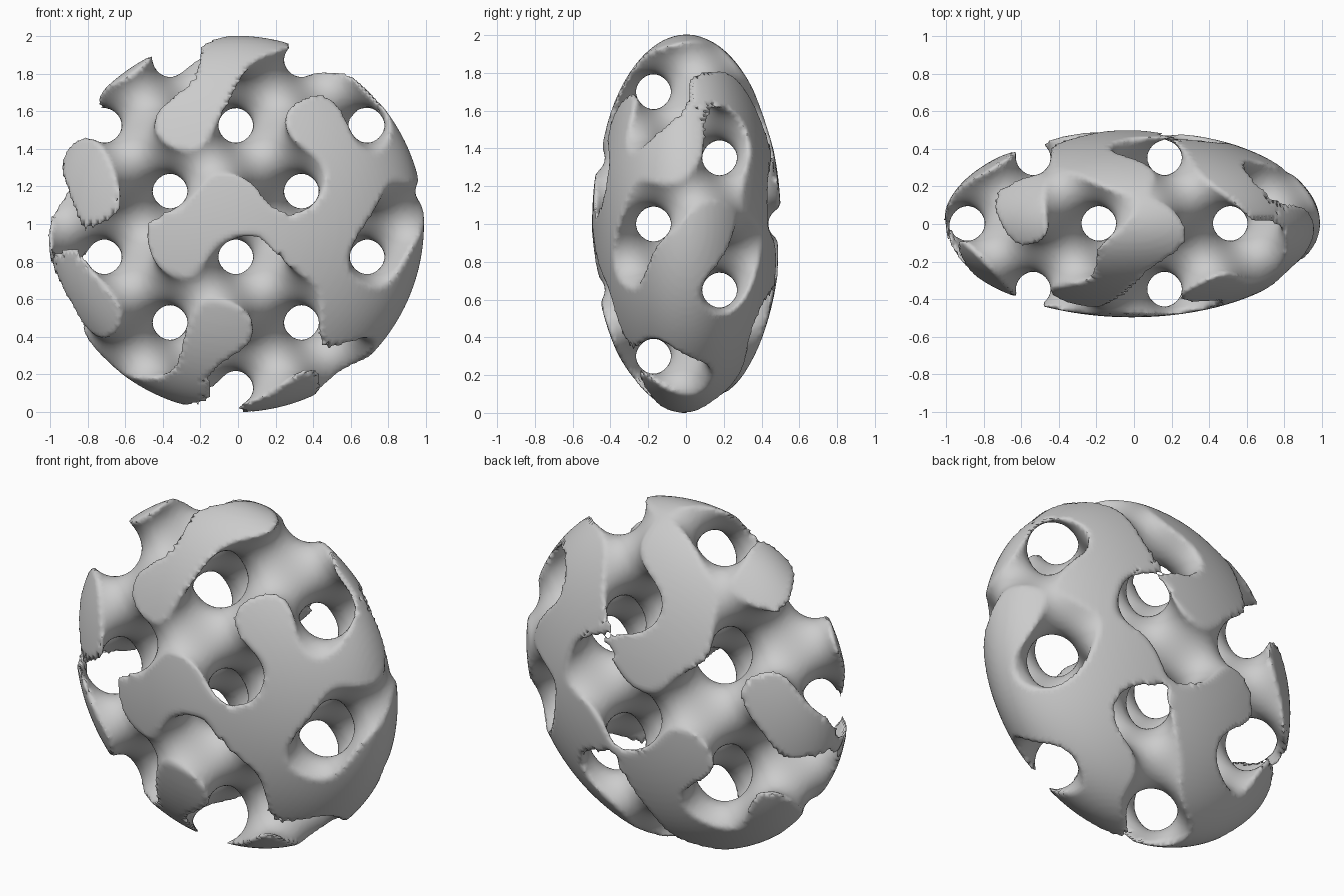
import bpy, bmesh, math

if "Cube" in bpy.data.objects:
    bpy.data.objects.remove(bpy.data.objects["Cube"])

# Gyroid lattice clipped by a flattened ellipsoid, meshed with surface nets
PERIOD, LEVEL = 0.70, 0.06
CENTRE = (-0.012, 0.003, 1.0)
RADII = (1.003, 0.5, 1.003)
STEP = 0.02
K = 2 * math.pi / PERIOD

half = [int(r / STEP) + 3 for r in RADII]
nx, ny, nz = [2 * h + 1 for h in half]
axes = [[(i - h) * STEP for i in range(2 * h + 1)] for h in half]
sn = [[math.sin(K * v) for v in a] for a in axes]
cs = [[math.cos(K * v) for v in a] for a in axes]
sq = [[(v / r) ** 2 for v in a] for a, r in zip(axes, RADII)]

# Sample the field: positive inside the solid
field = []
for i in range(nx):
    sx, cx, qx = sn[0][i], cs[0][i], sq[0][i]
    for j in range(ny):
        sxcy, sy, qxy = sx * cs[1][j], sn[1][j], qx + sq[1][j]
        for k in range(nz):
            g = (sxcy + sy * cs[2][k] + sn[2][k] * cx - LEVEL) / (1.4 * K)
            e = (1 - math.sqrt(qxy + sq[2][k])) * 0.7
            field.append(min(g, e))

SX, SY = ny * nz, nz
corners = [(a, b, c) for a in (0, 1) for b in (0, 1) for c in (0, 1)]
offs = [a * SX + b * SY + c for a, b, c in corners]
edges = [(p, q) for p in range(8) for q in range(p + 1, 8)
         if sum(abs(u - v) for u, v in zip(corners[p], corners[q])) == 1]

# One vertex in every cell the surface crosses
bm = bmesh.new()
cell = {}
for i in range(nx - 1):
    for j in range(ny - 1):
        for k in range(nz - 1):
            n = i * SX + j * SY + k
            vals = [field[n + o] for o in offs]
            if min(vals) > 0 or max(vals) <= 0:
                continue
            total, count = [0.0, 0.0, 0.0], 0
            for p, q in edges:
                if (vals[p] > 0) != (vals[q] > 0):
                    t = vals[p] / (vals[p] - vals[q])
                    for d in range(3):
                        total[d] += corners[p][d] + t * (corners[q][d] - corners[p][d])
                    count += 1
            pos = [CENTRE[d] + axes[d][m] + STEP * total[d] / count
                   for d, m in enumerate((i, j, k))]
            cell[n] = bm.verts.new(pos)

# One quad around every grid edge the surface crosses
for n in list(cell):
    for d, u, v in ((SX, SY, 1), (SY, 1, SX), (1, SX, SY)):
        inside = field[n] > 0
        if inside != (field[n + d] > 0):
            ring = [cell[n], cell[n - u], cell[n - u - v], cell[n - v]]
            bm.faces.new(ring if inside else ring[::-1])

# Drop loose crumbs, keeping the main connected body
seen, islands = set(), []
for start in bm.verts:
    if start in seen:
        continue
    seen.add(start)
    stack, island = [start], []
    while stack:
        vert = stack.pop()
        island.append(vert)
        for edge in vert.link_edges:
            other = edge.other_vert(vert)
            if other not in seen:
                seen.add(other)
                stack.append(other)
    islands.append(island)
islands.sort(key=len)
bmesh.ops.delete(bm, geom=[v for isl in islands[:-1] if len(isl) < 100 for v in isl], context='VERTS')
bmesh.ops.recalc_face_normals(bm, faces=bm.faces)
for face in bm.faces:
    face.smooth = True

mesh = bpy.data.meshes.new("gyroid_lattice")
bm.to_mesh(mesh)
bm.free()
body = bpy.data.objects.new("gyroid_lattice", mesh)
bpy.context.collection.objects.link(body)

zs = [v.co.z for v in mesh.vertices]
xs = [v.co.x for v in mesh.vertices]
ys = [v.co.y for v in mesh.vertices]
print(min(xs), max(xs), min(ys), max(ys), min(zs), max(zs), [len(i) for i in islands])
